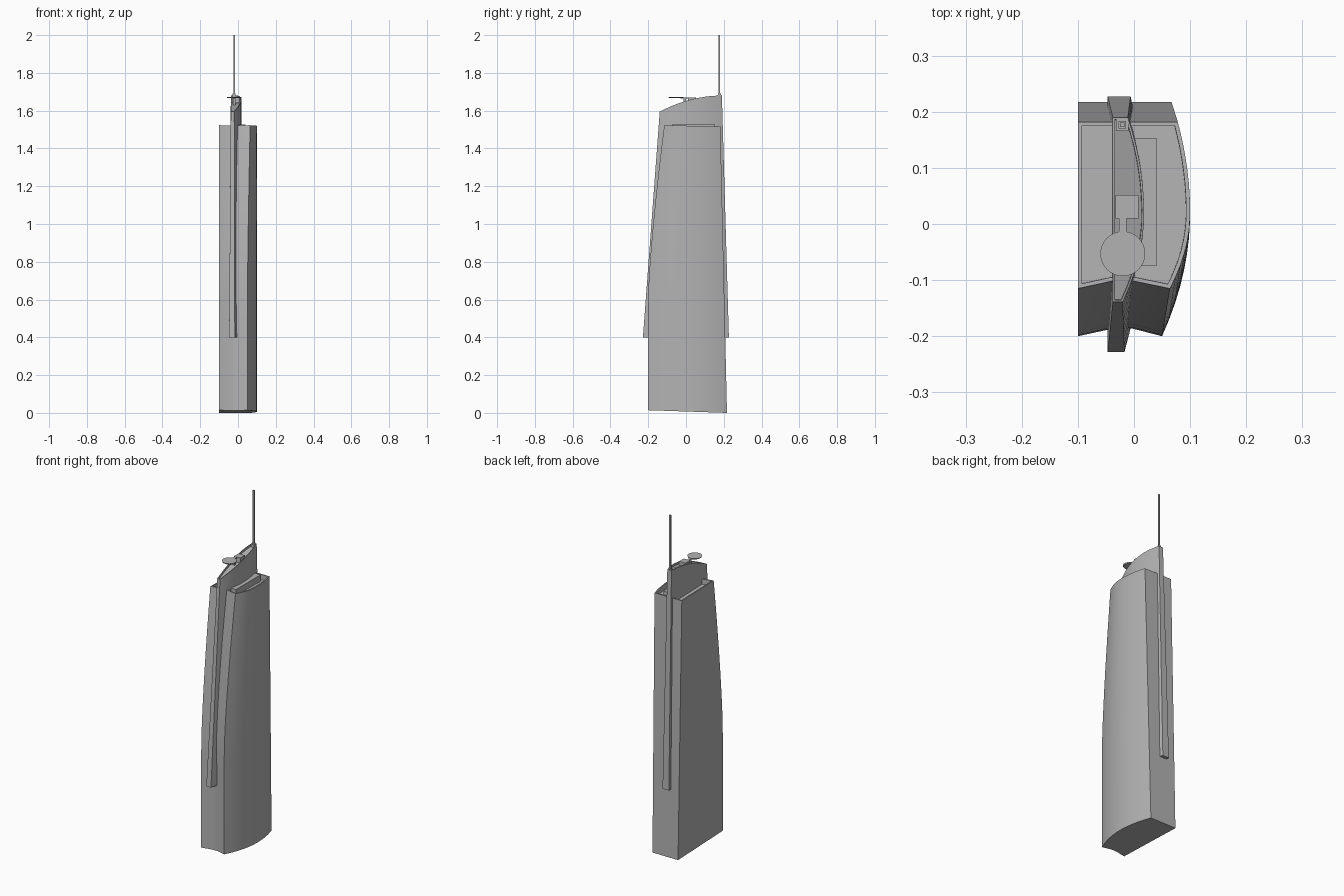
import bpy, bmesh, math

cube = bpy.data.objects.get("Cube")
if cube:
    bpy.data.objects.remove(cube)

mat = bpy.data.materials.new("plain_grey")
mat.use_nodes = True
GREY = (0.45, 0.45, 0.45, 1)
mat.diffuse_color = GREY
mat.node_tree.nodes["Principled BSDF"].inputs["Base Color"].default_value = GREY


def finish(bm, name, angle=25):
    bmesh.ops.recalc_face_normals(bm, faces=bm.faces)
    mesh = bpy.data.meshes.new(name)
    bm.to_mesh(mesh)
    bm.free()
    obj = bpy.data.objects.new(name, mesh)
    bpy.context.collection.objects.link(obj)
    mesh.materials.append(mat)
    bpy.ops.object.select_all(action='DESELECT')
    obj.select_set(True)
    bpy.context.view_layer.objects.active = obj
    bpy.ops.object.shade_smooth_by_angle(angle=math.radians(angle))
    return obj


def loft(name, rings, rim, depth):
    """Skin closed rings from bottom to top, with a recessed roof behind a rim."""
    bm = bmesh.new()
    rows = [[bm.verts.new(p) for p in ring] for ring in rings]
    n = len(rows[0])
    for a, b in zip(rows, rows[1:]):
        for i in range(n):
            j = (i + 1) % n
            bm.faces.new((a[i], a[j], b[j], b[i]))
    bm.faces.new(rows[0][::-1])
    top = bm.faces.new(rows[-1])
    bm.normal_update()
    bmesh.ops.inset_region(bm, faces=[top], thickness=rim, use_even_offset=True)
    bmesh.ops.inset_region(bm, faces=[top], thickness=0.0005, use_even_offset=True)
    bmesh.ops.translate(bm, verts=top.verts, vec=(0, 0, -depth))
    return finish(bm, name)


def box(name, x0, x1, y0, y1, z0, z1):
    bm = bmesh.new()
    bmesh.ops.create_cube(bm, size=1)
    for v in bm.verts:
        v.co = ((x0, x1)[v.co.x > 0], (y0, y1)[v.co.y > 0], (z0, z1)[v.co.z > 0])
    return finish(bm, name)


def mix(a, b, t):
    return a + (b - a) * t


def bulge(y, peak, front, back):
    """Side curve peaking near the middle and passing through both end corners."""
    end = front if y < 0.02 else back
    return peak - (peak - end[0]) * ((y - 0.02) / (end[1] - 0.02)) ** 2


# Tower body: bowed side, notched front that leans back towards the top
def body_ring(t):
    lean = max(0, (t - 0.4) / 0.6) ** 1.35
    yf, yb = mix(-0.2, -0.115, lean), mix(0.217, 0.182, t)
    xf, xb = mix(0.05, 0.064, lean), mix(0.067, 0.078, t)
    ys = [mix(yf, yb, i / 14) for i in range(15)]
    plan = [(bulge(y, 0.1, (xf, yf), (xb, yb)), y) for y in ys]
    plan += [(-0.1, yb), (-0.1, yf), (-0.04, yf + 0.013), (-0.004, yf + 0.014)]
    return [(x, y, 0.007 + 1.513 * t - 0.034 * (y - 0.01) * (1 - t / 3)) for x, y in plan]


loft("tower_body", [body_ring(i / 16) for i in range(17)], 0.007, 0.03)


# Central fin: tapering blade that stands out at front, back and top
def fin_ring(t):
    yf, yb = mix(-0.228, -0.139, t), mix(0.227, 0.19, t)
    front, back = (mix(-0.017, -0.02, t), yf), (mix(-0.006, -0.011, t), yb)
    left = mix(-0.047, -0.038, t)
    us = [i / 14 for i in range(15)]
    plan = [(bulge(mix(yf, yb, u), 0.018, front, back), u) for u in us]
    plan += [(left, u) for u in us[::-1]]
    return [(x, mix(yf, yb, u), mix(0.4, 1.68 - 0.085 * (1 - u) ** 2, t)) for x, u in plan]


loft("central_fin", [fin_ring(i / 8) for i in range(9)], 0.004, 0.012)

# Roof plant block beside the fin
box("roof_block", -0.01, 0.04, -0.075, 0.153, 1.45, 1.526)

# Landing pad with its arm and support
bm = bmesh.new()
bmesh.ops.create_cone(bm, cap_ends=True, segments=32, radius1=0.036, radius2=0.04, depth=0.006)
bmesh.ops.translate(bm, verts=bm.verts, vec=(-0.02, -0.053, 1.669))
finish(bm, "landing_pad")
box("pad_arm", -0.027, -0.013, -0.03, 0.02, 1.664, 1.671)
box("pad_stem", -0.027, -0.013, -0.012, 0.0, 1.63, 1.668)
box("pad_platform", -0.033, 0.008, 0.01, 0.052, 1.64, 1.671)

# Mast in stepped square sections
for name, half, z0, z1 in (("mast_base", 0.011, 1.64, 1.682),
                           ("mast_collar", 0.007, 1.68, 1.69),
                           ("mast", 0.004, 1.68, 2.0)):
    box(name, -0.021 - half, -0.021 + half, 0.177 - half, 0.177 + half, z0, z1)
